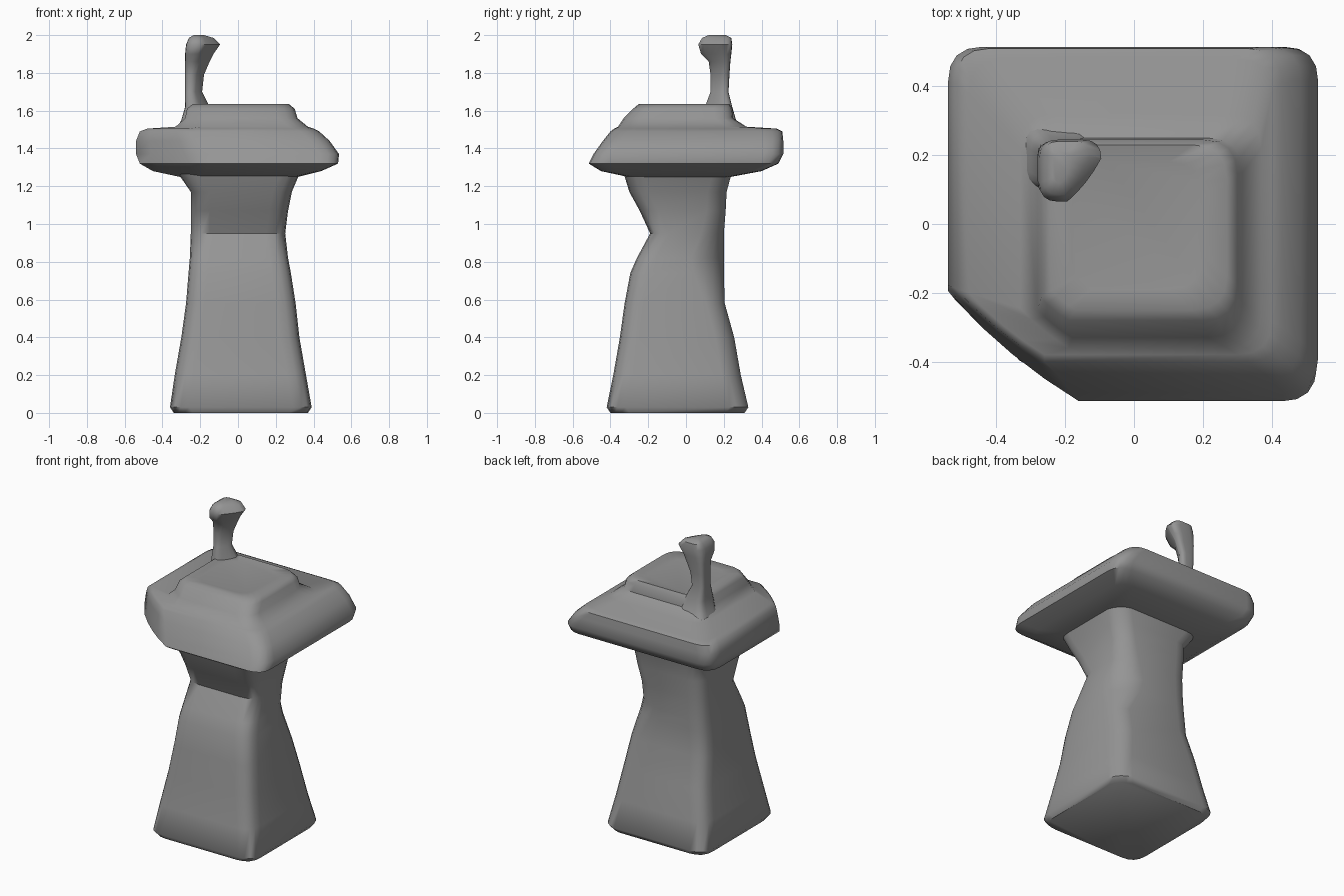
import bpy, bmesh
from math import radians

cube = bpy.data.objects.get("Cube")
if cube:
    bpy.data.objects.remove(cube, do_unlink=True)

stone = bpy.data.materials.new("grey stone")
stone.use_nodes = True
GREY = (0.3, 0.3, 0.3, 1)
stone.diffuse_color = GREY
stone.node_tree.nodes["Principled BSDF"].inputs["Base Color"].default_value = GREY


def ring(z, x0, x1, y0, y1, r, cuts, steps=5):
    """Rounded box outline; cuts maps a corner index to (x cut, y cut, bulge)."""
    corners = [(x0, y0, 1, 1), (x1, y0, -1, 1), (x1, y1, -1, -1), (x0, y1, 1, -1)]
    pts = []
    for i, (x, y, sx, sy) in enumerate(corners):
        cx, cy, bulge = cuts.get(i, (r, r, 1))
        a, b = (x, y + sy * cy), (x + sx * cx, y)
        if i % 2:
            a, b = b, a
        mid = [(p + q) / 2 for p, q in zip(a, b)]
        c = [m + (k - m) * bulge for m, k in zip(mid, (x, y))]
        for s in range(steps):
            t = s / (steps - 1)
            pts.append([(1 - t) ** 2 * p + 2 * t * (1 - t) * k + t * t * q
                        for p, k, q in zip(a, c, b)] + [z])
    return pts


def loft(name, rings):
    bm = bmesh.new()
    loops = [[bm.verts.new(p) for p in pts] for pts in rings]
    for low, high in zip(loops, loops[1:]):
        for i in range(len(low)):
            j = (i + 1) % len(low)
            bm.faces.new((low[i], low[j], high[j], high[i]))
    bm.faces.new(loops[0][::-1])
    bm.faces.new(loops[-1])
    mesh = bpy.data.meshes.new(name)
    bm.to_mesh(mesh)
    bm.free()
    mesh.materials.append(stone)
    obj = bpy.data.objects.new(name, mesh)
    bpy.context.collection.objects.link(obj)
    bpy.ops.object.select_all(action="DESELECT")
    obj.select_set(True)
    bpy.context.view_layer.objects.active = obj
    bpy.ops.object.shade_smooth_by_angle(angle=radians(50))
    return obj


# Pillar: z, x range, y range, size of the worn back corner
pillar = [
    (0, -.34, .37, -.40, .31, .1), (.03, -.36, .39, -.42, .33, .1),
    (.2, -.335, .36, -.385, .29, .1), (.4, -.30, .325, -.35, .255, .1),
    (.58, -.275, .305, -.325, .205, .1), (.74, -.262, .28, -.295, .2, .16),
    (.82, -.255, .265, -.26, .2, .17), (.95, -.25, .25, -.19, .2, .12),
    (1.07, -.25, .265, -.245, .21, .1), (1.17, -.25, .285, -.30, .215, .1),
    (1.3, -.34, .34, -.34, .25, .1)]
loft("pillar", [ring(*p[:5], .1, {2: (p[5], p[5], .6)}) for p in pillar])

# Cap slab with one broken front corner: z, x range, y range, broken corner size
cap = [
    (1.25, -.31, .32, -.31, .24, .12), (1.28, -.45, .44, -.45, .40, .28),
    (1.32, -.52, .53, -.515, .49, .36), (1.37, -.54, .535, -.49, .515, .36),
    (1.44, -.54, .485, -.44, .515, .32), (1.49, -.52, .43, -.40, .51, .26),
    (1.505, -.48, .40, -.38, .48, .22), (1.515, -.33, .37, -.36, .32, .14),
    (1.56, -.28, .315, -.33, .25, .1), (1.61, -.27, .30, -.28, .245, .08),
    (1.635, -.24, .27, -.25, .23, .07), (1.625, -.18, .2, -.19, .18, .06)]
loft("cap", [ring(*p[:5], .1, {0: (p[5], p[5] * .82, .15)}) for p in cap])

# Broken post: z, x range, y range
post = [
    (1.5, -.33, -.10, .10, .30), (1.55, -.30, -.13, .10, .265),
    (1.62, -.28, -.15, .10, .245), (1.70, -.28, -.19, .13, .225),
    (1.79, -.28, -.18, .13, .23), (1.86, -.28, -.15, .12, .235),
    (1.90, -.28, -.13, .08, .24), (1.95, -.275, -.095, .065, .245),
    (1.985, -.26, -.13, .085, .24), (2.0, -.235, -.18, .12, .21)]
loft("post", [ring(z, x0, x1, y0, y1, min(x1 - x0, y1 - y0) * .3,
                   {1: ((x1 - x0) * .55, (y1 - y0) * .7, .2)})
              for z, x0, x1, y0, y1 in post])
